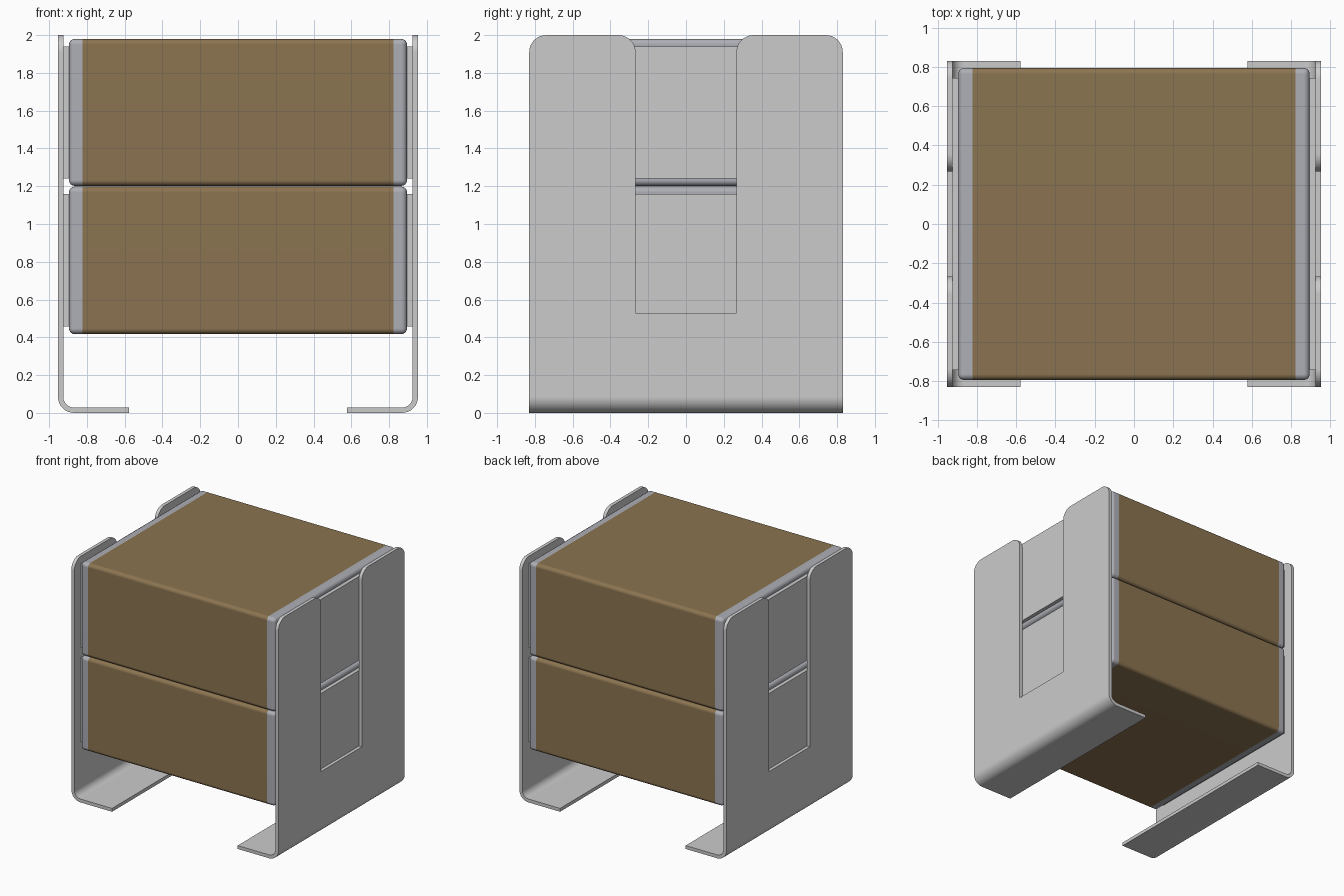
import bpy, bmesh, math

if "Cube" in bpy.data.objects:
    bpy.data.objects.remove(bpy.data.objects["Cube"])


def material(name, rgb):
    m = bpy.data.materials.new(name)
    m.diffuse_color = (*rgb, 1)
    m.use_nodes = True
    m.node_tree.nodes["Principled BSDF"].inputs["Base Color"].default_value = m.diffuse_color
    return m


STEEL = material("light grey steel", (0.60, 0.60, 0.60))
TRIM = material("cool grey trim", (0.42, 0.43, 0.47))
WOOD = material("brown wood", (0.26, 0.175, 0.082))


def finish(name, bm, mats):
    bmesh.ops.recalc_face_normals(bm, faces=bm.faces)
    mesh = bpy.data.meshes.new(name)
    bm.to_mesh(mesh)
    bm.free()
    ob = bpy.data.objects.new(name, mesh)
    bpy.context.collection.objects.link(ob)
    for m in mats:
        mesh.materials.append(m)
    bpy.ops.object.select_all(action='DESELECT')
    ob.select_set(True)
    bpy.context.view_layer.objects.active = ob
    bpy.ops.object.shade_smooth_by_angle(angle=math.radians(35))
    mod = ob.modifiers.new("even shading", 'WEIGHTED_NORMAL')
    mod.keep_sharp = True
    return ob


def arc(cx, cy, r, a0, a1, n=8):
    return [(cx + r * math.cos(math.radians(a0 + (a1 - a0) * i / n)),
             cy + r * math.sin(math.radians(a0 + (a1 - a0) * i / n)))
            for i in range(n + 1)]


def prism(bm, points, offset):
    face = bm.faces.new([bm.verts.new(p) for p in points])
    ext = bmesh.ops.extrude_face_region(bm, geom=[face], use_keep_orig=True)
    bmesh.ops.translate(bm, vec=offset,
                        verts=[g for g in ext['geom'] if isinstance(g, bmesh.types.BMVert)])


def block(name, size, centre, radius, mats, split=None):
    bm = bmesh.new()
    bmesh.ops.create_cube(bm, size=1)
    bmesh.ops.scale(bm, vec=size, verts=bm.verts)
    if radius:
        bmesh.ops.bevel(bm, geom=bm.edges[:], offset=radius, segments=4,
                        profile=0.5, affect='EDGES')
    if split:
        for x in (-split, split):
            bmesh.ops.bisect_plane(bm, geom=bm.verts[:] + bm.edges[:] + bm.faces[:],
                                   plane_co=(x, 0, 0), plane_no=(1, 0, 0))
        for f in bm.faces:
            f.material_index = int(abs(f.calc_center_median().x) > split)
    bmesh.ops.translate(bm, vec=centre, verts=bm.verts)
    return finish(name, bm, mats)


# Stacked drawers with grey end caps, and their flat side plates
for level, z0, z1 in (("lower", 0.417, 1.198), ("upper", 1.202, 1.98)):
    zc, h = (z0 + z1) / 2, z1 - z0
    block(level + "_box", (1.79, 1.59, h), (0, 0, zc), 0.03, [WOOD, TRIM], 0.823)
    for side, s in (("left", -1), ("right", 1)):
        block(f"{level}_{side}_side_plate", (0.035, 1.49, h - 0.08),
              (s * 0.9085, 0, zc), 0, [STEEL])

# Bent sheet side brackets with a slot open at the top
OUT, T, HALF, SLOT, BEND, R = 0.953, 0.028, 0.83, 0.267, 0.085, 0.09
half_outline = (arc(SLOT + R, 2 - R, R, 180, 90) + arc(HALF - R, 2 - R, R, 90, 0)
                + [(HALF, BEND)])
outline = ([(SLOT, 0.53)] + half_outline
           + [(-y, z) for y, z in reversed(half_outline)] + [(-SLOT, 0.53)])
foot = (arc(OUT - BEND, BEND, BEND, 0, -90) + [(0.578, 0), (0.578, T)]
        + arc(OUT - BEND, BEND, BEND - T, -90, 0))
for side, s in (("left", -1), ("right", 1)):
    bm = bmesh.new()
    prism(bm, [(s * OUT, y, z) for y, z in outline], (-s * T, 0, 0))
    prism(bm, [(s * x, -HALF, z) for x, z in foot], (0, 2 * HALF, 0))
    # Join the foot to the upright without an inner wall
    seam = [f for f in bm.faces if all(abs(v.co.z - BEND) < 1e-4 for v in f.verts)]
    bmesh.ops.delete(bm, geom=seam, context='FACES_ONLY')
    bmesh.ops.remove_doubles(bm, verts=bm.verts, dist=1e-4)
    finish(side + "_bracket", bm, [STEEL])
